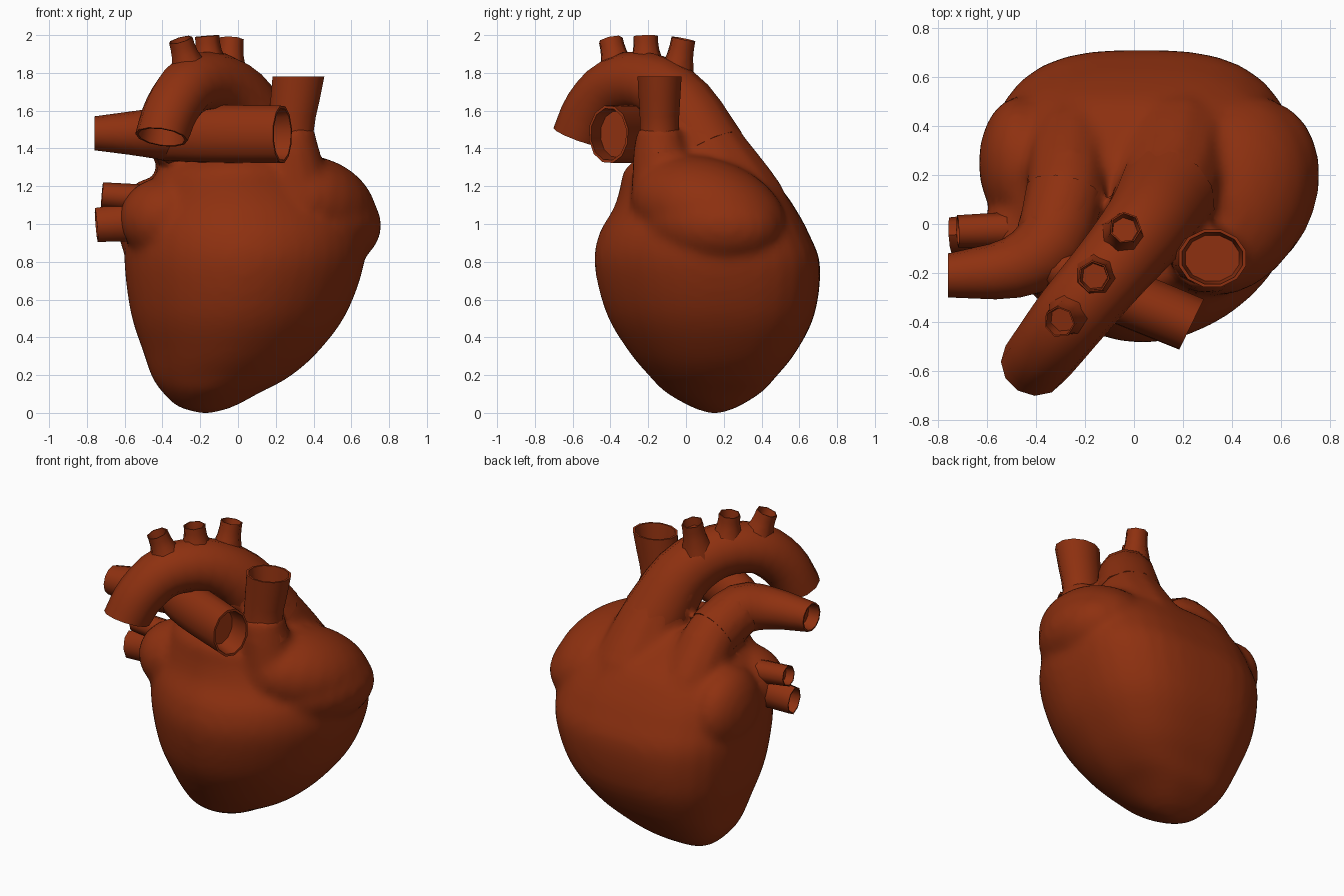
import bpy, bmesh, math
from mathutils import Vector, Matrix

if "Cube" in bpy.data.objects:
    bpy.data.objects.remove(bpy.data.objects["Cube"])

mat = bpy.data.materials.new("heart red")
mat.diffuse_color = (0.27, 0.030, 0.005, 1)
mat.use_nodes = True
mat.node_tree.nodes["Principled BSDF"].inputs["Base Color"].default_value = mat.diffuse_color


def catmull(path, steps):
    """Smooth a list of number tuples, such as (x, y, z, r) points."""
    p = [Vector(q) for q in path]
    p = [2 * p[0] - p[1]] + p + [2 * p[-1] - p[-2]]
    out = []
    for i in range(1, len(p) - 2):
        a, b, c, d = p[i - 1:i + 3]
        for s in range(steps):
            t = s / steps
            out.append(0.5 * (2 * b + (c - a) * t + (2 * a - 5 * b + 4 * c - d) * t ** 2
                              + (3 * b - a - 3 * c + d) * t ** 3))
    return out + [p[-2]]


def skin(bm, rings):
    """Bridge rings of coordinates and cap both ends."""
    vr = [[bm.verts.new(c) for c in r] for r in rings]
    n = len(vr[0])
    for a, b in zip(vr, vr[1:]):
        for i in range(n):
            bm.faces.new((a[i], a[(i + 1) % n], b[(i + 1) % n], b[i]))
    bm.faces.new(vr[0][::-1])
    bm.faces.new(vr[-1])


def tube(bm, path, n=12, steps=3, end=None, sy=1.0, hollow=True):
    """Sweep a round section; hollow tubes get a lip and a sunken floor."""
    pts = catmull(path, steps)
    pos = [Vector(p[:3]) for p in pts]
    rings, last, u = [], None, None
    for i, p in enumerate(pos):
        t = (pos[min(i + 1, len(pos) - 1)] - pos[max(i - 1, 0)]).normalized()
        if end and i == len(pos) - 1:
            t = Vector(end).normalized()
        u = t.orthogonal() if u is None else last.rotation_difference(t) @ u
        u = (u - t * u.dot(t)).normalized()
        v, last = t.cross(u), t

        def ring(c, r):
            out = []
            for k in range(n):
                a = 2 * math.pi * k / n
                o = (u * math.cos(a) + v * math.sin(a)) * r
                o.y *= sy
                out.append(c + o)
            return out
        rings.append(ring(p, pts[i][3]))
    if hollow:
        r = pts[-1][3]
        rings.append(ring(pos[-1], r * 0.9))
        rings.append(ring(pos[-1] - last * r * 0.8, r * 0.8))
    skin(bm, rings)


def finish(bm, name):
    bmesh.ops.recalc_face_normals(bm, faces=bm.faces)
    me = bpy.data.meshes.new(name)
    bm.to_mesh(me)
    bm.free()
    me.materials.append(mat)
    ob = bpy.data.objects.new(name, me)
    bpy.context.collection.objects.link(ob)
    bpy.ops.object.select_all(action='DESELECT')
    ob.select_set(True)
    bpy.context.view_layer.objects.active = ob
    return ob


# Vessel paths: x, y, z, radius
AORTA = [(.18, .31, 1.0, .26), (.17, .29, 1.1, .245), (.13, .115, 1.38, .21),
         (.04, -.02, 1.62, .18), (-.1, -.19, 1.745, .162), (-.25, -.37, 1.735, .155),
         (-.35, -.5, 1.61, .146), (-.405, -.57, 1.46, .14)]
TRUNK = [(-.2, .4, .95, .2), (-.26, .3, 1.15, .18), (-.28, .12, 1.37, .165),
         (-.34, -.08, 1.47, .155), (-.5, -.18, 1.48, .125), (-.76, -.21, 1.48, .09)]
CAVA = [(.31, -.1, 1.1, .2), (.29, -.135, 1.36, .15), (.28, -.14, 1.5, .125),
        (.32, -.14, 1.78, .142)]

# Heart muscle: ventricle loft given as z, x min, x max, y min, y max
bm = bmesh.new()
LOFT = [(0, -.21, -.13, .11, .19), (.035, -.32, -.02, .02, .28), (.11, -.4, .12, -.11, .4),
        (.19, -.455, .27, -.19, .475), (.32, -.5, .42, -.3, .58), (.52, -.565, .57, -.42, .68),
        (.78, -.6, .665, -.485, .71), (.95, -.59, .66, -.46, .65), (1.08, -.56, .6, -.385, .58),
        (1.19, -.5, .51, -.35, .5), (1.28, -.41, .42, -.33, .38), (1.36, -.27, .3, -.25, .26)]
rings = []
for z, x0, x1, y0, y1 in catmull(LOFT, 4):
    ring = []
    for k in range(40):
        c, s = math.cos(k * math.pi / 20), math.sin(k * math.pi / 20)
        e = 2.9 if s > 0 else 1.85  # squarer back, rounder front
        f = (abs(c) ** e + abs(s) ** e) ** (-1 / e)
        ring.append(((x0 + x1) / 2 + c * f * (x1 - x0) / 2,
                     (y0 + y1) / 2 + s * f * (y1 - y0) / 2, z))
    rings.append(ring)
skin(bm, rings)
# Right atrium (two lobes), left auricle, left atrium: centre, radii, tilt x, turn z
for c, r, tilt, turn in [((.39, .12, 1.07), (.335, .44, .275), -18, -22),
                         ((.465, .14, 1.0), (.285, .38, .235), -5, -18),
                         ((-.47, .25, .99), (.165, .27, .25), -10, 0),
                         ((-.38, -.06, 1.03), (.25, .23, .22), 0, 0)]:
    m = (Matrix.Translation(c) @ Matrix.Rotation(math.radians(turn), 4, 'Z')
         @ Matrix.Rotation(math.radians(tilt), 4, 'X') @ Matrix.Diagonal((*r, 1)))
    bmesh.ops.create_uvsphere(bm, u_segments=24, v_segments=14, radius=1, matrix=m)
# Solid vessel roots so the joints blend
tube(bm, AORTA[:4], hollow=False)
tube(bm, TRUNK[:4], hollow=False)
tube(bm, CAVA[:3], hollow=False)
heart = finish(bm, "heart_muscle")
rm = heart.modifiers.new("blend", 'REMESH')
rm.mode, rm.voxel_size, rm.use_smooth_shade = 'VOXEL', 0.025, True
sm = heart.modifiers.new("soften", 'SMOOTH')
sm.factor, sm.iterations = 0.5, 8


def vessel(name, path, angle=50, **kw):
    b = bmesh.new()
    tube(b, path, **kw)
    finish(b, name)
    bpy.ops.object.shade_smooth_by_angle(angle=math.radians(angle))


# Great vessels, starting just inside the blended roots
vessel("aorta", AORTA[2:], end=(-.15, -.36, -1))
vessel("pulmonary_artery_left", TRUNK[2:], end=(-1, 0, 0))
vessel("pulmonary_artery_right", [(-.38, -.13, 1.46, .13), (-.15, -.25, 1.475, .155),
                                  (.235, -.41, 1.475, .155)], end=(1, -.35, 0), sy=.72)
vessel("vena_cava", CAVA[1:], end=(0, 0, 1), sy=.85)

# Three flared branches on the arch
for i, (base, top) in enumerate([((-.255, -.36, 1.8), (-.305, -.4, 1.975)),
                                 ((-.15, -.21, 1.81), (-.165, -.215, 1.995)),
                                 ((-.05, -.06, 1.75), (-.035, -.015, 1.98))]):
    mid = Vector(base).lerp(Vector(top), .6)
    vessel(f"arch_branch_{i + 1}", [(*base, .11), (*mid, .072), (*top, .066)],
           angle=65, n=7, steps=2)

# Pulmonary veins
vessel("upper_vein", [(-.42, -.02, 1.13, .075), (-.72, -.03, 1.155, .066)], n=8, steps=2)
vessel("lower_vein", [(-.45, -.03, 1.02, .11), (-.75, -.045, .995, .09)], n=8, steps=2, sy=.8)
